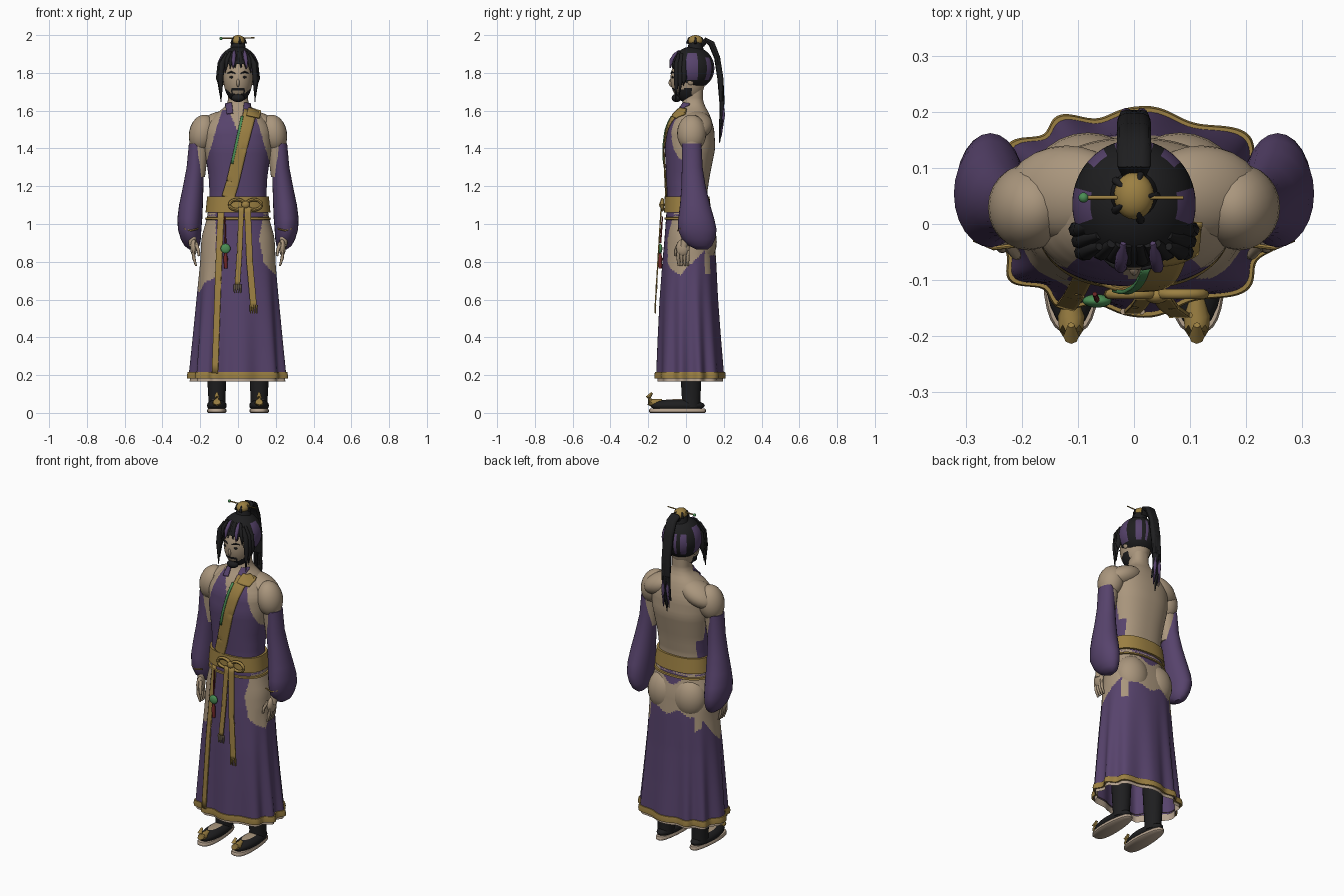
import bpy, bmesh, math
from mathutils import Vector, Matrix

cube = bpy.data.objects.get("Cube")
if cube:
    bpy.data.objects.remove(cube, do_unlink=True)

def material(name, *rgb):
    m = bpy.data.materials.new(name)
    m.use_nodes = True
    m.diffuse_color = (*rgb, 1)
    m.node_tree.nodes["Principled BSDF"].inputs["Base Color"].default_value = (*rgb, 1)
    return m

PURPLE = material("purple cloth", .095, .056, .15)
SKIN = material("skin", .40, .305, .205)
GOLD = material("gold trim", .33, .215, .055)
BLACK = material("black hair and boots", .013, .013, .014)
GREEN = material("jade green", .07, .27, .09)
RED = material("red tassel", .16, .02, .02)
PALE = material("pale sole", .46, .36, .27)

def span(a, b, n):
    return [a + (b - a) * i / n for i in range(n + 1)]

def finish(name, bm, mats, rule=None):
    """Turn a bmesh into an object; rule picks the material slot from a face centre."""
    bmesh.ops.recalc_face_normals(bm, faces=bm.faces)
    for f in bm.faces:
        f.material_index = int(rule(f.calc_center_median())) if rule else 0
    me = bpy.data.meshes.new(name)
    bm.to_mesh(me)
    bm.free()
    for m in mats:
        me.materials.append(m)
    ob = bpy.data.objects.new(name, me)
    bpy.context.collection.objects.link(ob)
    bpy.ops.object.select_all(action='DESELECT')
    bpy.context.view_layer.objects.active = ob
    ob.select_set(True)
    bpy.ops.object.shade_smooth_by_angle(angle=math.radians(45))
    return ob

def loft(name, rings, mats, rule=None, cap=True, closed=True):
    bm = bmesh.new()
    rows = [[bm.verts.new(p) for p in r] for r in rings]
    n = len(rows[0])
    for a, b in zip(rows, rows[1:]):
        for i in range(n if closed else n - 1):
            bm.faces.new((a[i], a[(i + 1) % n], b[(i + 1) % n], b[i]))
    if cap and closed:
        bm.faces.new(rows[0])
        bm.faces.new(rows[-1])
    return finish(name, bm, mats, rule)

def ellipse(cx, cy, z, rx, ry, n=24):
    return [(cx + rx * math.cos(k * math.tau / n), cy + ry * math.sin(k * math.tau / n), z) for k in range(n)]

def ball(name, c, r, mats, rule=None, tilt=0, seg=24, drop=lambda c: False):
    bm = bmesh.new()
    bmesh.ops.create_uvsphere(bm, u_segments=seg, v_segments=seg // 2, radius=1)
    bm.transform(Matrix.Translation(c) @ Matrix.Rotation(tilt, 4, 'Y') @ Matrix.Diagonal((*r, 1)))
    gone = [f for f in bm.faces if drop(f.calc_center_median())]
    bmesh.ops.delete(bm, geom=gone, context='FACES')
    return finish(name, bm, mats, rule)

def tube(name, pts, radii, mat, sides=8):
    """Tapered tube along a path."""
    rings = []
    for i, p in enumerate(pts):
        d = Vector(pts[min(i + 1, len(pts) - 1)]) - Vector(pts[max(i - 1, 0)])
        q = d.to_track_quat('Z', 'Y')
        rings.append([Vector(p) + q @ Vector(v) for v in ellipse(0, 0, 0, radii[i], radii[i], sides)])
    return loft(name, rings, [mat])

# Body outline: height, half width, front y, back y
BODY = [(.16, .265, -.16, .205), (.4, .24, -.15, .185), (.6, .22, -.14, .17), (.8, .2, -.125, .16),
        (.93, .193, -.113, .15), (1.04, .162, -.105, .125), (1.15, .15, -.1, .11), (1.25, .155, -.105, .125),
        (1.4, .178, -.112, .155), (1.5, .18, -.1, .15), (1.57, .135, -.07, .13), (1.61, .08, -.035, .11),
        (1.64, .052, -.015, .09), (1.75, .052, -.015, .09)]
POWER = 2.35

def lerp_body(z):
    z = min(max(z, BODY[0][0]), BODY[-1][0])
    a, b = next((a, b) for a, b in zip(BODY, BODY[1:]) if z <= b[0])
    return Vector(a[1:]).lerp(Vector(b[1:]), (z - a[0]) / (b[0] - a[0]))

def outline(z):
    rx, f, b = (lerp_body(z - .02) + lerp_body(z) + lerp_body(z + .02)) / 3
    return rx, (f + b) / 2, (b - f) / 2

def body_ring(z, grow=0, pleat=0, n=160):
    rx, cy, ry = outline(z)
    ring = []
    for a in span(0, math.tau, n)[:-1]:
        c, s = math.cos(a), math.sin(a)
        r = 1 - pleat * (.5 + .5 * math.cos(11 * a + math.sin(3 * a)))
        ring.append((r * (rx + grow) * math.copysign(abs(c) ** (2 / POWER), c),
                     cy + r * (ry + grow) * math.copysign(abs(s) ** (2 / POWER), s), z))
    return ring

def front_y(x, z):
    rx, cy, ry = outline(z)
    return cy - ry * (1 - min(abs(x / rx), .98) ** POWER) ** (1 / POWER)

def ribbon(name, path, width, mat, depth=None, gap=.007):
    """Flat band following the body's front, or hanging at the given depth."""
    rows = []
    for (x0, z0), (x1, z1) in zip(path, path[1:]):
        side = Vector((z0 - z1, x1 - x0)).normalized() * width / 2
        for t in span(0, 1, 10):
            line = [(x0 + (x1 - x0) * t + side.x * u, z0 + (z1 - z0) * t + side.y * u) for u in span(-1, 1, 6)]
            rows.append([(x, (depth(z) if depth else front_y(x, z)) - gap, z) for x, z in line])
    solid = loft(name, rows, [mat], closed=False).modifiers.new("thickness", 'SOLIDIFY')
    solid.thickness, solid.offset = .007, 0

# Skirt, with bare hips at the sides and back
def bare_hip(c):
    jag = .03 * math.sin(40 * c.x + 25 * c.y)
    if c.z > .98 and c.y > .06 and abs(c.x) < 1.3 * (c.z - .97):
        return False
    if c.y < .1 and abs(c.x) > .11:
        low = (.64 if c.x < 0 else .72) + 1.1 * abs(c.y + .03) + jag / 3
        edge = .122 if c.x < 0 else .105 + .25 * abs(c.z - .92)
        return c.z > low and (c.y > 0 or abs(c.x) > edge + jag / 4)
    return c.y > 0 and c.z > .825 + jag / 2 - .09 * (abs(c.x) > .145)

loft("skirt", [body_ring(z, 0, .11 * max(0, (.85 - z) / .7)) for z in span(.19, 1.07, 100)],
     [PURPLE, SKIN], bare_hip, cap=False)
loft("skirt_hem", [body_ring(z, g, .1) for z, g in
     [(.182, -.004), (.182, .007), (.2, .009), (.216, .007), (.216, -.004)]], [GOLD], cap=False)
loft("skirt_lining", [body_ring(z, -.008, .1) for z in (.165, .19, .205)], [PALE], cap=False)
ribbon("skirt_front_edge", [(-.09, 1.06), (-.105, .7), (-.122, .21)], .032, GOLD, gap=.004)

# Torso with an open back and neckline
def bare_torso(c):
    if c.y > .05:
        return c.z > 1.25 or abs(c.x) < .125
    neckline = c.z > 1.49 and abs(c.x) < (c.z - 1.49) * .45
    return c.z > 1.605 or neckline or (c.z > 1.3 and abs(c.x) > .175 - .3 * (c.z - 1.3))

loft("torso", [body_ring(z) for z in span(1.03, 1.72, 100)], [PURPLE, SKIN], bare_torso)
loft("belt", [body_ring(z, g) for z, g in [(1.06, 0), (1.06, .012), (1.145, .012), (1.145, 0)]], [GOLD], cap=False)
loft("lower_belt_cord", [body_ring(z, g) for z, g in [(1.022, 0), (1.024, .008), (1.034, .008), (1.036, 0)]],
     [GOLD], cap=False)
ribbon("lapel", [(.066, 1.6), (.014, 1.4), (-.028, 1.22), (-.052, 1.14)], .068, GOLD)
ribbon("lapel_lining", [(.022, 1.57), (-.032, 1.32)], .014, GREEN, gap=.011)
ribbon("collar_flap", [(.05, 1.595), (.118, 1.58)], .042, GOLD, gap=.014)
for s, side in ((1, "left"), (-1, "right")):
    ribbon(side + "_collar", [(s * .05, 1.64), (s * .042, 1.585)], .034, PURPLE, gap=.004)

# Belt knot, sashes and pendant
for x in (-.005, .085):
    loop = [(x + .04 * math.cos(a), -.125, 1.102 + .027 * math.sin(a)) for a in span(0, math.tau, 20)]
    tube("knot_loop", loop, [.009] * len(loop), GOLD)
ball("knot_centre", (.04, -.128, 1.102), (.022, .014, .02), [GOLD])
hang = lambda z: -.125 - .06 * (1.08 - z)
ribbon("short_sash", [(.018, 1.09), (.008, .85), (-.003, .68)], .028, GOLD, hang)
ribbon("long_sash", [(.05, 1.09), (.062, .8), (.083, .56)], .034, GOLD, hang)
for i in range(4):
    for x, z, mat in ((-.019, .68, SKIN), (.066, .57, GOLD)):
        y = hang(z) - .007
        tube("sash_fringe", [(x + i * .011, y, z), (x + i * .011, y, z - .045)], [.006, .003], mat, 6)
tube("pendant_cord", [(-.07, -.125, 1.04), (-.066, -.135, .9)], [.004, .005], RED)
ball("pendant_jade", (-.066, -.137, .87), (.026, .012, .026), [GREEN])
tube("pendant_tassel", [(-.066, -.137, .85), (-.066, -.137, .82), (-.064, -.137, .765)], [.006, .012, .009], RED)

# Sleeve rings: height, centre x and y, half sizes
SLEEVE = [(1.425, .224, .03, .036, .052), (1.3, .226, .033, .046, .055), (1.2, .237, .04, .054, .064),
          (1.1, .249, .048, .063, .08), (1.03, .255, .054, .066, .095), (.97, .256, .06, .062, .102),
          (.92, .25, .066, .053, .088), (.885, .244, .076, .04, .062), (.865, .24, .085, .018, .03)]
for s, side in ((1, "left"), (-1, "right")):
    # Bare shoulder, arm and hip
    ball(side + "_shoulder", (s * .188, .03, 1.48), (.071, .077, .1), [SKIN], tilt=-s * .2)
    ball(side + "_shoulder_slope", (s * .12, .055, 1.525), (.115, .085, .062), [SKIN], tilt=s * .42)
    ball(side + "_buttock", (s * .082, .078, .905), (.1, .085, .12), [SKIN])
    tube(side + "_upper_arm", [(s * .2, .03, 1.48), (s * .208, .03, 1.38), (s * .215, .03, 1.25)],
         [.055, .05, .04], SKIN, 20)
    loft(side + "_sleeve", [ellipse(s * x, y, z, rx, ry) for z, x, y, rx, ry in SLEEVE], [PURPLE])
    tube(side + "_cuff_trim", [(s * .21, -.038, .975), (s * .25, -.043, .965), (s * .285, -.028, .975)],
         [.004] * 3, GOLD)
    # Hand
    tube(side + "_wrist", [(s * .245, .01, .99), (s * .24, -.012, .88)], [.024, .02], SKIN)
    ball(side + "_palm", (s * .235, -.016, .875), (.018, .036, .045), [SKIN])
    for y in span(-.04, .011, 3):
        tube(side + "_finger", [(s * .238, y, .86), (s * .234, y - .002, .82), (s * .222, y, .778)],
             [.009, .009, .005], SKIN)
    tube(side + "_thumb", [(s * .225, -.035, .9), (s * .21, -.055, .86), (s * .207, -.058, .83)], [.011, .009, .006], SKIN)
    # Boot and shoe
    x = s * .112
    loft(side + "_boot", [ellipse(x, .027, z, r, r + .004) for z, r in
         [(.03, .046), (.08, .045), (.13, .048), (.3, .056), (.6, .075)]], [BLACK])
    sole = lambda z, g: [(x + math.copysign(abs(math.cos(a)) ** .7, math.cos(a)) * (.05 + g - .008 * math.sin(a)),
                          -.045 + (.15 + g) * math.sin(a), z) for a in span(0, math.tau, 32)[:-1]]
    loft(side + "_sole", [sole(0, -.006), sole(.005, 0), sole(.016, 0), sole(.022, -.004)], [PALE])
    ball(side + "_shoe", (x, -.045, .039), (.052, .145, .034), [BLACK, SKIN],
         lambda c: c.z > .058 and -.11 < c.y < -.02 and abs(abs(c.x) - .112) < .024)
    tube(side + "_toe_curl", [(x, -.125, .06), (x, -.165, .05), (x, -.19, .058), (x, -.2, .083), (x, -.18, .106)],
         [.014, .024, .021, .014, .006], GOLD)

# Head with a beard and moustache
def beard(c):
    mouth = abs(c.x) < .016 and 1.686 < c.z < 1.697
    moustache = (1.703 < c.z < 1.721 and abs(c.x) < .036) or (c.z < 1.715 and .027 < abs(c.x) < .036)
    return c.y < .03 and not mouth and (moustache or c.z < 1.69 + .8 * max(0, abs(c.x) - .035))

# Hair streaks radiating from the crown
def streak(c):
    a = math.degrees(math.atan2(c.y - .04, abs(c.x)))
    return 1.76 < c.z < 1.905 and (-24 < a < 12 or (c.z < 1.88 and (42 < a < 58 or 72 < a < 78)))

ball("head", (0, .01, 1.768), (.077, .092, .125), [SKIN, BLACK], beard, seg=96)
ball("chin_beard", (0, -.05, 1.667), (.034, .026, .022), [BLACK])
ball("nose", (0, -.076, 1.748), (.009, .016, .022), [SKIN])
ball("hair_cap", (0, .035, 1.825), (.11, .115, .115), [BLACK, PURPLE], streak, seg=96,
     drop=lambda c: (c.y < -.01 and c.z < 1.845 and abs(c.x) < .09) or c.z < 1.735)
for s, side in ((1, "left"), (-1, "right")):
    ball(side + "_eye", (s * .032, -.071, 1.777), (.014, .006, .006), [BLACK])
    ball(side + "_ear", (s * .078, .025, 1.765), (.01, .02, .03), [SKIN])
    tube(side + "_brow", [(s * .014, -.08, 1.797), (s * .036, -.074, 1.805), (s * .056, -.06, 1.798)],
         [.003, .005, .002], BLACK)
    for k, low in enumerate((1.645, 1.68, 1.73)):
        x, y = .084 + k * .005, -.05 + .02 * k
        tube(side + "_side_lock", [(s * .062, y + .01, 1.9), (s * x, y, 1.85), (s * (x + .008), y, 1.77),
             (s * (x + .006), y - .005, low)], [.007, .015, .015, .002], BLACK)
    for x, low in ((.014, 1.825), (.036, 1.82), (.058, 1.8)):
        tube(side + "_fringe_lock", [(s * x * .7, -.035, 1.912), (s * x, -.067 + x / 4, 1.87),
             (s * x * 1.2, -.078 + x / 3, low)], [.008, .013, .002], BLACK)
for x in (-.024, .042):
    tube("fringe_streak", [(x * .8, -.034, 1.918), (x * .9, -.058, 1.895), (x, -.077, 1.865), (x * 1.1, -.084, 1.825)],
         [.005, .011, .011, .003], PURPLE)

# Topknot, crown, hairpin and ponytail
loft("topknot", [ellipse(0, .05, z, r, r) for z, r in [(1.91, .05), (1.935, .04), (1.955, .037), (1.97, .03)]], [BLACK])
ball("crown", (0, .05, 1.97), (.036, .042, .03), [GOLD])
for a in span(0, 5, 4):
    wisp = [(r * math.cos(a), .05 + 1.12 * r * math.sin(a), z) for r, z in ((.04, 1.955), (.032, 1.984), (.012, 1.995))]
    tube("crown_wisp", wisp, [.008, .005, .002], BLACK)
tube("hairpin", [(-.09, .047, 1.982), (.088, .047, 1.986)], [.004, .003], GOLD)
ball("hairpin_bead", (-.09, .047, 1.982), (.009, .009, .009), [GREEN])
for x in span(-.014, .014, 4):
    tube("ponytail_strand", [(x * .6, .085, 1.945), (x, .105, 1.972), (x, .135, 1.955), (x, .165, 1.88),
         (x, .182, 1.77), (x, .19, 1.65), (x * 1.3, .186, 1.53), (x * 1.9, .178, 1.43 + 5 * abs(x))],
         [.012, .016, .017, .016, .016, .014, .011, .002], BLACK)
for x in (-.014, .014):
    tube("ponytail_streak", [(x, .196, 1.66), (x, .197, 1.58), (x * 1.4, .186, 1.46)], [.005, .01, .002], PURPLE)
